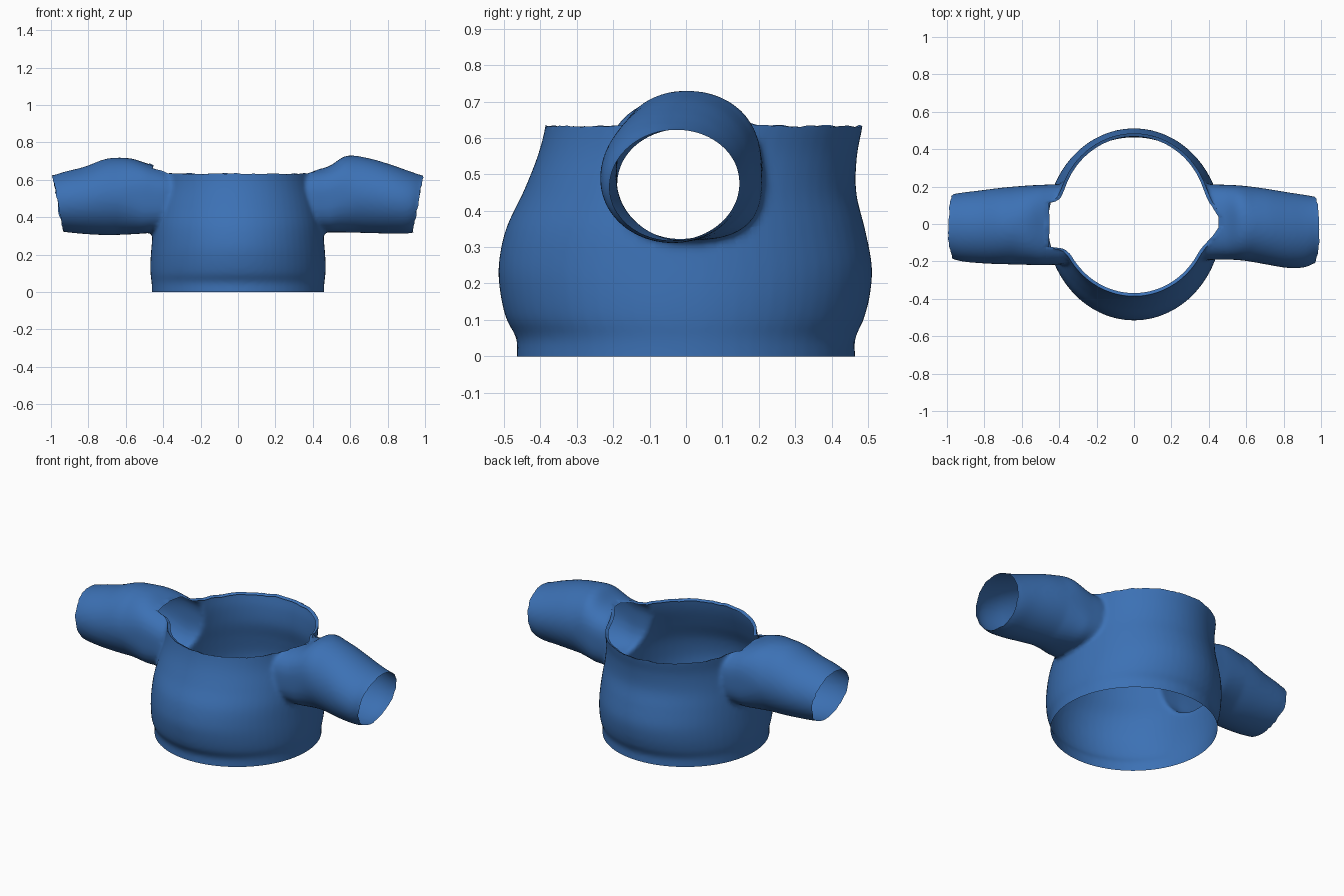
import bpy
import bmesh
import math
import random
from mathutils import Vector, noise

random.seed(4)
cube = bpy.data.objects.get("Cube")
if cube:
    bpy.data.objects.remove(cube)

blue = bpy.data.materials.new("cloth blue")
blue.use_nodes = True
colour = (0.045, 0.165, 0.46, 1)
blue.diffuse_color = colour
blue.node_tree.nodes["Principled BSDF"].inputs["Base Color"].default_value = colour

SEGMENTS = 64
RIM = 0.632
SHOULDER = 0.47


def refine(rows, steps=6):
    """Smooth curve through rows of values."""
    out = []
    for i in range(len(rows) - 1):
        a, b, c, d = (rows[min(max(i + k, 0), len(rows) - 1)] for k in (-1, 0, 1, 2))
        for s in range(steps):
            t = s / steps
            out.append([q + t / 2 * (r - p + t * (2 * p - 5 * q + 4 * r - w
                        + t * (3 * (q - r) + w - p))) for p, q, r, w in zip(a, b, c, d)])
    return out + [list(rows[-1])]


def loft(bm, rings):
    """Closed solid through a list of point rings."""
    loops = [[bm.verts.new(p) for p in ring] for ring in rings]
    for low, high in zip(loops, loops[1:]):
        for i in range(SEGMENTS):
            j = (i + 1) % SEGMENTS
            bm.faces.new((low[i], low[j], high[j], high[i]))
    bm.faces.new(loops[0][::-1])
    bm.faces.new(loops[-1])


def oval(low_u, high_u, low_v, high_v, power=1):
    for i in range(SEGMENTS):
        a = math.tau * i / SEGMENTS
        c, s = math.cos(a), math.sin(a)
        yield ((low_u + high_u) / 2 + (high_u - low_u) / 2 * math.copysign(abs(c) ** power, c),
               (low_v + high_v) / 2 + (high_v - low_v) / 2 * math.copysign(abs(s) ** power, s))


bm = bmesh.new()

# Torso: height, half width, front, back
torso = [(-0.06, .46, -.465, .465), (0, .46, -.465, .465), (.05, .462, -.466, .465),
         (.1, .468, -.493, .488), (.17, .468, -.51, .506), (.25, .462, -.515, .511),
         (.35, .452, -.495, .492), (.45, .435, -.448, .468), (.55, .415, -.408, .47),
         (.63, .41, -.387, .485), (.72, .41, -.375, .497)]
loft(bm, [[(x, y, z) for x, y in oval(-w, w, front, back)]
          for z, w, front, back in refine(torso)])

# Sleeves: reach, front, back, bottom, top
left = [(.25, -.16, .17, .36, .63), (.36, -.19, .21, .33, .65), (.48, -.19, .21, .32, .67),
        (.58, -.195, .205, .318, .728), (.7, -.215, .19, .315, .715), (.82, -.235, .17, .312, .68),
        (.92, -.23, .155, .314, .645), (1, -.19, .14, .345, .62), (1.1, -.17, .12, .35, .61)]
right = [(.25, -.16, .17, .36, .63), (.36, -.21, .21, .33, .65), (.48, -.22, .21, .315, .685),
         (.58, -.218, .205, .308, .715), (.7, -.215, .195, .304, .713), (.82, -.21, .18, .31, .67),
         (.92, -.2, .168, .32, .645), (1, -.18, .155, .335, .622), (1.1, -.17, .15, .35, .61)]
for side, rows in ((1, left), (-1, right)):
    loft(bm, [[(side * x, y, z) for y, z in
               oval(front, back, low, high, 0.72 if x < .5 else min(1, .72 + (x - .5) * 2))]
              for x, front, back, low, high in refine(rows)])
bmesh.ops.recalc_face_normals(bm, faces=bm.faces[:])

mesh = bpy.data.meshes.new("shirt_solid")
bm.to_mesh(mesh)
bm.free()
shirt = bpy.data.objects.new("shirt", mesh)
bpy.context.collection.objects.link(shirt)

# Fuse the parts and soften the armpits
fuse = shirt.modifiers.new("fuse", "REMESH")
fuse.mode = "VOXEL"
fuse.voxel_size = 0.0125
soften = shirt.modifiers.new("soften", "SMOOTH")
soften.factor = 0.5
soften.iterations = 6
graph = bpy.context.evaluated_depsgraph_get()
fused = bpy.data.meshes.new_from_object(shirt.evaluated_get(graph))
shirt.modifiers.clear()
bm = bmesh.new()
bm.from_mesh(fused)


def cut(point, normal, trim=False):
    bmesh.ops.bisect_plane(bm, geom=bm.verts[:] + bm.edges[:] + bm.faces[:], dist=1e-5,
                           plane_co=point, plane_no=normal, clear_outer=trim)


# Open the hem and both cuffs
cut((0, 0, 0), (0, 0, -1), True)
for side in (-1, 1):
    cut((side * .988, 0, .62), (side, 0, -.19), True)

# Open the neck, rising over each shoulder
SLOPE = 0.35
cut((0, 0, RIM), (0, 0, 1))
for side in (-1, 1):
    cut((side * SHOULDER, 0, 0), (1, 0, 0))
    cut((side * .37, 0, RIM), (-side * SLOPE, 0, 1))
neck = []
for f in bm.faces:
    c = f.calc_center_median()
    x = abs(c.x)
    if x < SHOULDER and c.z > RIM + max(0, (x - .37) * SLOPE):
        neck.append(f)
bmesh.ops.delete(bm, geom=neck, context="FACES")

# Ragged cuffs and neck edge
for v in bm.verts:
    if v.is_boundary:
        n = noise.noise(v.co * 14) + 0.5 * noise.noise(v.co * 35)
        if abs(v.co.x) > .85:
            v.co.x += math.copysign(0.012 * max(-1, min(1, n)), v.co.x)
        elif v.co.z > .55:
            v.co.z += 0.006 * n

# Narrow folded lip around the neck
edges = [e for e in bm.edges if e.is_boundary and
         all(v.co.z > .55 and abs(v.co.x) < .6 for v in e.verts)]
lip = bmesh.ops.extrude_edge_only(bm, edges=edges)["geom"]
for v in lip:
    if isinstance(v, bmesh.types.BMVert):
        v.co -= Vector((v.co.x, v.co.y, 0)).normalized() * 0.017 + Vector((0, 0, 0.008))
bmesh.ops.recalc_face_normals(bm, faces=bm.faces[:])

bm.to_mesh(mesh)
bm.free()
bpy.data.meshes.remove(fused)
mesh.materials.clear()
mesh.materials.append(blue)
for p in mesh.polygons:
    p.material_index = 0

bpy.context.view_layer.objects.active = shirt
shirt.select_set(True)
bpy.ops.object.shade_smooth_by_angle(angle=math.radians(50))
